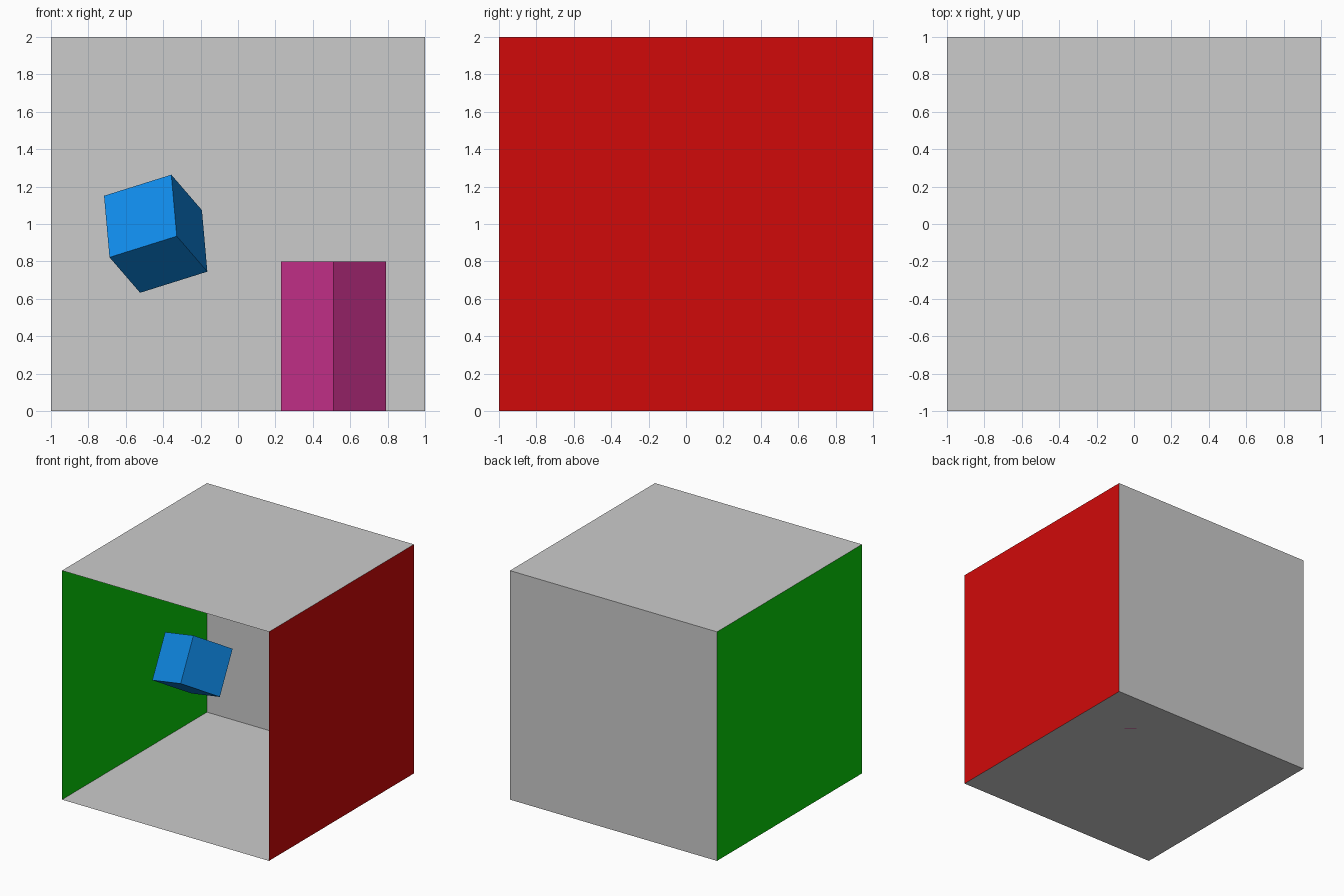
import bpy
from math import pi, radians
from mathutils import Matrix, Vector

if "Cube" in bpy.data.objects:
    bpy.data.objects.remove(bpy.data.objects["Cube"])


def paint(obj, name, rgb):
    mat = bpy.data.materials.new(name)
    mat.diffuse_color = (*rgb, 1.0)
    mat.use_nodes = True
    mat.node_tree.nodes["Principled BSDF"].inputs["Base Color"].default_value = mat.diffuse_color
    obj.data.materials.append(mat)


def panel(name, loc, rot):
    bpy.ops.mesh.primitive_plane_add(size=2, location=loc, rotation=rot)
    bpy.context.object.name = name
    return bpy.context.object


def block(name, loc, rot, dims):
    bpy.ops.mesh.primitive_cube_add(size=1, location=loc, rotation=rot)
    obj = bpy.context.object
    obj.name = name
    obj.scale = dims
    return obj


# Open-fronted room of single-sheet panels, facing inward
panel("floor", (0, 0, 0), (0, 0, 0))
panel("ceiling", (0, 0, 2), (pi, 0, 0))
panel("back_wall", (0, 1, 1), (pi / 2, 0, 0))
left = panel("left_wall", (-1, 0, 1), (0, pi / 2, 0))
right = panel("right_wall", (1, 0, 1), (0, -pi / 2, 0))
paint(left, "green", (0.003, 0.63, 0.003))
paint(right, "red", (0.63, 0.003, 0.003))

# Tall pillar standing on the floor, turned 45 degrees
pillar = block("pillar", (0.51, 0.355, 0.4), (0, 0, radians(45)), (0.398, 0.398, 0.8))
paint(pillar, "magenta", (0.65, 0.035, 0.29))

# Floating cube, tilted on all axes
a = Vector((0.911, -0.309, 0.286)).normalized()
c = a.cross(Vector((0.076, -0.55, -0.825))).normalized()
b = c.cross(a)
tilt = Matrix((a, b, c)).transposed().to_euler()
cube = block("floating_cube", (-0.44, 0, 0.948), tilt, (0.396, 0.396, 0.396))
paint(cube, "blue", (0.005, 0.26, 0.82))
